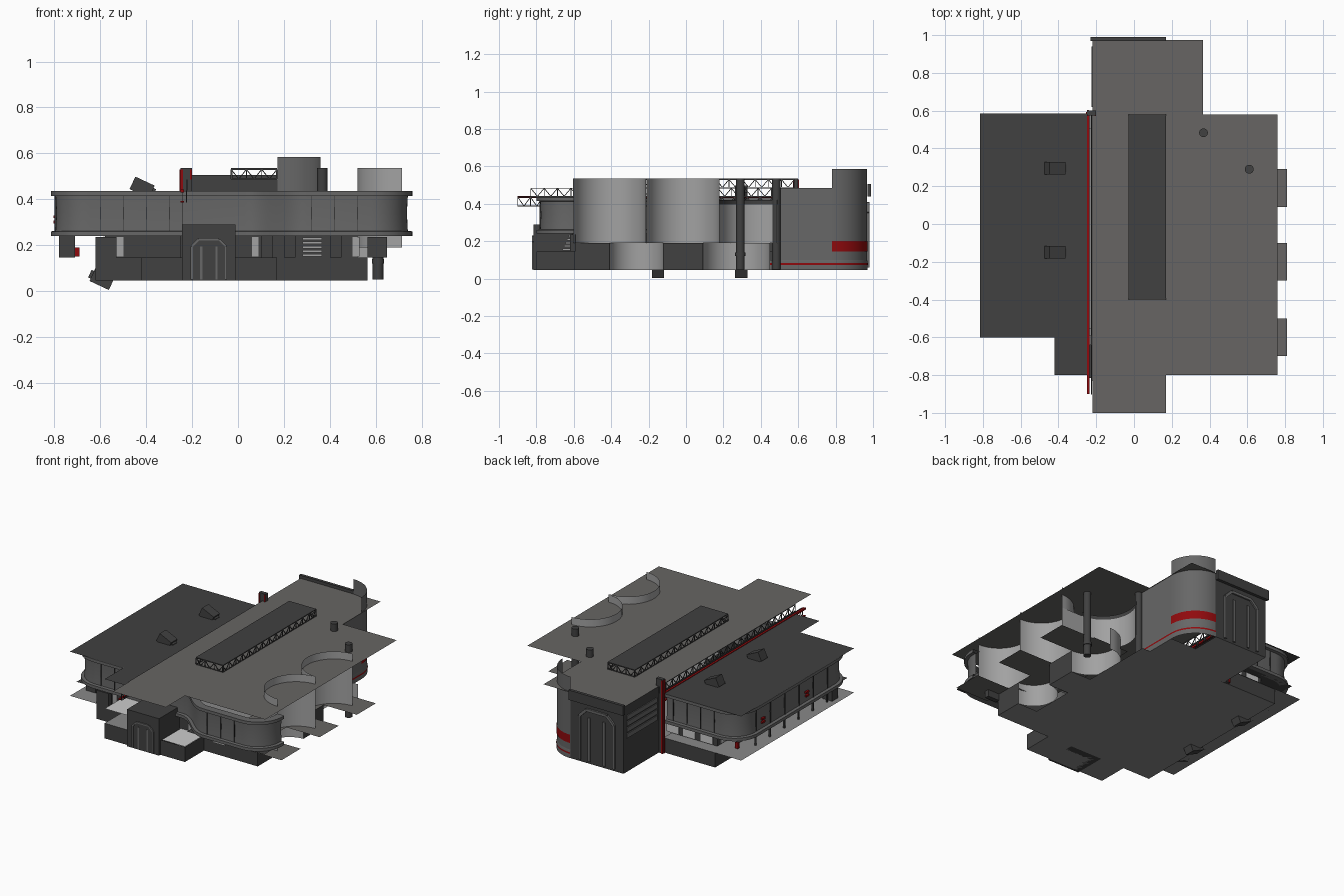
import bpy, bmesh, math
from mathutils import Vector, Matrix

if "Cube" in bpy.data.objects:
    bpy.data.objects.remove(bpy.data.objects["Cube"])

def mat(name, r, g, b):
    m = bpy.data.materials.new(name)
    m.diffuse_color = (r, g, b, 1)
    m.use_nodes = True
    m.node_tree.nodes["Principled BSDF"].inputs["Base Color"].default_value = m.diffuse_color
    return m

ROOF = mat("roof_grey", .135, .13, .125)
DARK = mat("dark_grey", .052, .052, .052)
PANEL = mat("panel_grey", .135, .135, .135)
LIGHT = mat("light_grey", .36, .36, .36)
FLOOR = mat("floor_grey", .25, .25, .25)
WHITE = mat("off_white", .6, .6, .6)
RED = mat("red", .28, .003, .004)
BLACK = mat("trim_black", .035, .035, .035)

def finish(name, bm, m, smooth=False):
    me = bpy.data.meshes.new(name)
    bm.to_mesh(me)
    bm.free()
    me.materials.append(m)
    ob = bpy.data.objects.new(name, me)
    bpy.context.collection.objects.link(ob)
    if smooth:
        bpy.context.view_layer.objects.active = ob
        ob.select_set(True)
        bpy.ops.object.shade_smooth_by_angle(angle=math.radians(35))
        ob.select_set(False)
    return ob

def add_box(bm, x0, x1, y0, y1, z0, z1):
    M = Matrix.Translation(((x0+x1)/2, (y0+y1)/2, (z0+z1)/2)) @ Matrix.Diagonal((x1-x0, y1-y0, z1-z0, 1))
    bmesh.ops.create_cube(bm, size=1, matrix=M)

def boxes(name, m, *dims):
    bm = bmesh.new()
    for d in dims:
        add_box(bm, *d)
    return finish(name, bm, m)

def sheets(name, m, z, *rects):
    # thin flat decks, roofs and floors made of rectangles
    bm = bmesh.new()
    for x0, x1, y0, y1 in rects:
        bm.faces.new([bm.verts.new(p) for p in ((x0, y0, z), (x1, y0, z), (x1, y1, z), (x0, y1, z))])
    return finish(name, bm, m)

def arc(cx, cy, r, a0, a1, n=12):
    return [(cx + r*math.cos(math.radians(a0+(a1-a0)*i/n)), cy + r*math.sin(math.radians(a0+(a1-a0)*i/n)))
            for i in range(n+1)]

def ribbon(name, path, profile, m, smooth=True):
    # sweep an (outward offset, z) profile along a plan path; outward is right of travel
    bm = bmesh.new()
    rows = []
    P = [Vector(p) for p in path]
    for i, p in enumerate(P):
        t = (P[min(i+1, len(P)-1)] - P[max(i-1, 0)]).normalized()
        n = Vector((t.y, -t.x))
        rows.append([bm.verts.new((p.x+n.x*o, p.y+n.y*o, z)) for o, z in profile])
    for a, b in zip(rows, rows[1:]):
        for j in range(len(profile)-1):
            bm.faces.new((a[j], b[j], b[j+1], a[j+1]))
    return finish(name, bm, m, smooth)

def wall(name, path, z0, z1, m, off=0):
    return ribbon(name, path, [(off, z0), (off, z1)], m)

def add_beam(bm, p, q, t):
    p, q = Vector(p), Vector(q)
    d = q - p
    M = Matrix.Translation((p+q)/2) @ d.to_track_quat('Z', 'Y').to_matrix().to_4x4() @ Matrix.Diagonal((t, t, d.length, 1))
    bmesh.ops.create_cube(bm, size=1, matrix=M)

def beams(name, m, t, *lines):
    bm = bmesh.new()
    for line in lines:
        for p, q in zip(line, line[1:]):
            add_beam(bm, p, q, t)
    return finish(name, bm, m)

def truss(name, p, q, z0, z1, n, m=DARK, t=.004):
    a, b = Vector((*p, 0)), Vector((*q, 0))
    at = lambda k, z: a.lerp(b, k/n) + Vector((0, 0, z))
    zig = [at(k, z0 if k % 2 else z1) for k in range(n+1)]
    posts = [(at(k, z0), at(k, z1)) for k in range(0, n+1, 2)]
    return beams(name, m, t, (at(0, z0), at(n, z0)), (at(0, z1), at(n, z1)), zig, *posts)

def tube(name, m, x, y, r, z0, z1, n=20):
    bm = bmesh.new()
    bmesh.ops.create_cone(bm, cap_ends=True, segments=n, radius1=r, radius2=r, depth=z1-z0,
                          matrix=Matrix.Translation((x, y, (z0+z1)/2)))
    return finish(name, bm, m, True)

# flat roofs, decks and floors
sheets("main_roof", ROOF, .485, (-.22, .76, -.8, .58), (-.22, .17, -1, -.8), (-.22, .365, .58, .975))
LEFT = [(-.815, -.245, -.6, .585), (-.42, -.245, -.8, -.6)]
sheets("left_roof", DARK, .438, *LEFT)
sheets("left_deck", FLOOR, .145, *LEFT)
sheets("front_soffit", DARK, .24, (.17, .74, -.78, -.6), (-.78, -.245, -.58, .55))
sheets("front_balcony", WHITE, .242, (-.42, -.25, -.8, -.6))
sheets("front_terrace", WHITE, .147, (0, .17, -.8, -.6))
sheets("side_ledge", ROOF, .19, (.3, .565, -.6, .3), *[(.565, .81, y-.1, y+.1) for y in (-.6, -.2, .19)])
sheets("ground_floor", FLOOR, .045, (-.62, .42, -.6, .58), (-.42, .17, -.8, -.6), (-.22, .36, .58, .78),
       (-.22, .17, .78, .97), (.42, .565, -.6, -.41), (.42, .565, -.12, .09))

# raised roof lantern on trusses
boxes("lantern_roof", DARK, (-.03, .17, -.4, .58, .531, .535))
for i, x in enumerate((-.027, .167)):
    truss(f"lantern_truss_side_{i}", (x, -.4), (x, .58), .488, .53, 28)
for i, y in enumerate((-.397, .577)):
    truss(f"lantern_truss_end_{i}", (-.03, y), (.17, y), .488, .53, 6)

# gantry between the two roofs
truss("roof_step_truss", (-.222, -.83), (-.222, .6), .44, .483, 40)
truss("gantry_truss", (-.225, -.9), (-.225, .6), .388, .436, 44)
boxes("gantry_red_beam", RED, (-.25, -.236, -.9, .58, .43, .442), (-.25, -.236, -.9, .58, .385, .392))
boxes("gantry_column", DARK, (-.25, -.2, .575, .6, .045, .535))
boxes("gantry_column_red", RED, (-.25, -.238, .6, .604, .045, .53), (-.254, -.25, .582, .594, .045, .53),
      (-.25, -.24, .571, .575, .44, .53), (-.21, -.2, .571, .575, .485, .53))

# overhanging curved facade bands with rims
RIMS = [(-.03, .24), (.02, .24), (.02, .26), (0, .262), (-.004, .34), (0, .413), (.02, .415), (.02, .435), (-.03, .435)]
left = [(-.25, .56)] + arc(-.645, .41, .15, 90, 180) + arc(-.645, -.43, .15, 180, 270) + [(-.245, -.58)]
curve = [(.03+.27*t/12, -.62-.16*(.5-.5*math.cos(math.pi*t/12))) for t in range(13)]
right = [(-.245, -.62)] + curve + arc(.58, -.62, .16, 270, 360) + [(.74, -.6)]
ribbon("left_facade", left, RIMS, PANEL)
ribbon("right_facade", right, RIMS, PANEL)
ribs = []
for x in (.32, .42, .52):
    ribs.append((x-.001, x+.001, -.784, -.776, .26, .415))
for y in (-.35, -.2, -.05, .1, .25, .4):
    ribs.append((-.799, -.79, y-.001, y+.001, .26, .415))
for x in (-.6, -.5, -.4, -.3):
    ribs += [(x-.001, x+.001, -.584, -.576, .26, .415), (x-.001, x+.001, .556, .564, .26, .415)]
boxes("facade_ribs", BLACK, *ribs)
boxes("facade_red_signs", RED, *[(-.805, -.79, y-.015, y+.015, z, z+.012) for y in (.33, -.13) for z in (.295, .318)])

# lower plinth and recessed storey
plinth = [(-.22, .58), (-.62, .58), (-.62, -.6), (-.42, -.6), (-.42, -.8), (.17, -.8), (.17, -.6), (.565, -.6), (.565, -.41)]
wall("plinth_wall", plinth, .045, .145, DARK).data.shade_flat()
sheets("plinth_top", FLOOR, .144, (.17, .565, -.6, -.4))
wall("storey_wall", [(-.22, .5), (-.58, .5), (-.58, -.55), (-.25, -.55)], .145, .24, DARK).data.shade_flat()
wall("storey_wall_right", [(-.02, -.6), (.52, -.6)], .145, .24, DARK)
boxes("storey_windows", LIGHT,
      *[(x, x+.03, -.605, -.602, .15, .235) for x in (.06, .5)],
      *[(x, x+.03, -.555, -.552, .15, .235) for x in (-.53, -.24)])
boxes("storey_glazing", WHITE,
      *[(-.585, -.582, y, y+.09, .15, .237) for y in (-.5, -.35, -.2, -.05, .1, .25, .38)],
      *[(x, x+.09, .502, .505, .15, .237) for x in (-.55, -.42, -.3)])
boxes("storey_posts", DARK, *[(-.765, -.755, y, y+.01, .145, .24) for y in (-.4, -.25, -.1, .05, .2, .35)],
      *[(x, x+.05, -.61, -.6, .145, .24) for x in (.1, .2, .4)],
      (-.78, -.71, -.48, -.42, .145, .25), (-.62, -.53, -.6, -.57, .145, .235))
boxes("front_louvre", LIGHT, *[(.28, .365, -.66+i*.008, -.62, .15+i*.018, .161+i*.018) for i in range(5)])
boxes("deck_red_unit", RED, (-.71, -.69, .45, .47, .15, .19))
boxes("side_corner_block", DARK, (.565, .65, -.62, -.59, .145, .235))

# concave silo walls on the right side
for i, y in enumerate((-.41, -.015)):
    wall(f"silo_{i}", arc(.715, y, .195, 270, 90, 24), .19, .535, LIGHT)
wall("rear_silo", arc(.56, .38, .2, 270, 147, 20), .19, .395, LIGHT)
wall("rear_silo_rim", arc(.56, .38, .2, 270, 147, 20), .395, .42, DARK)
wall("rear_silo_link", [(.715, .18), (.56, .18)], .19, .395, LIGHT)
wall("lower_silo_0", arc(.565, -.265, .145, 270, 90, 20), .045, .19, LIGHT)
wall("lower_silo_wall", [(.565, -.12), (.565, .09)], .045, .19, DARK)
wall("lower_silo_1", arc(.565, .27, .18, 270, 90, 20), .045, .19, LIGHT)
wall("lower_side_wall", [(.565, -.6), (.565, -.41)], .145, .19, DARK)

# vertical pipes
tube("side_pipe", DARK, .61, .29, .023, .05, .535)
tube("side_pipe_collar", DARK, .61, .29, .027, .12, .14)
tube("rear_pipe", DARK, .368, .483, .023, .05, .535)

# rear block with quarter-round tower
tower = arc(.172, .78, .188, 0, 90, 16)
wall("rear_side_wall", [(.36, .48), (.36, .78)], .045, .485, PANEL)
wall("tower", tower, .045, .585, PANEL)
wall("tower_red_band", tower, .145, .2, RED, .003)
skirt = [(.36, .43)] + tower
ribbon("rear_skirt", skirt, [(.003, .045), (.003, .088), (0, .1)], PANEL)
wall("rear_skirt_red", skirt, .074, .084, RED, .005)
wall("rear_wall", [(.172, .968), (-.22, .968), (-.22, .58)], .045, .485, DARK).data.shade_flat()
boxes("rear_parapet", DARK, (-.23, .17, .97, .99, .44, .505))
boxes("rear_side_louvres", PANEL, *[(-.226, -.22, .62, .94, z, z+.03) for z in (.27, .31, .35, .39)])

# front entrance block
boxes("entrance_block", DARK, (-.245, -.01, -.815, -.6, .045, .29))

def door(name, cx, y, s, w, z0, z1, t):
    # chamfered portal frame with leaf and twin bars
    c = w*.2
    def outline(k, yy):
        h = w/2*k
        zt = z1 - (1-k)*w/2
        return [(cx-h, yy, z0), (cx-h, yy, zt-c), (cx-h+c, yy, zt), (cx+h-c, yy, zt), (cx+h, yy, zt-c), (cx+h, yy, z0)]
    bm = bmesh.new()
    bm.faces.new([bm.verts.new(p) for p in outline(.95, y+s*.002)])
    finish(name + "_leaf", bm, DARK)
    beams(name + "_frame", PANEL, t, outline(1, y+s*.003),
          ((cx-w*.22, y, z0), (cx-w*.22, y, z1-w*.2)), ((cx+w*.22, y, z0), (cx+w*.22, y, z1-w*.2)))

door("front_door", -.127, -.815, -1, .15, .05, .225, .01)
door("rear_door", -.025, .968, 1, .25, .06, .4, .018)

# tilted vents on the left roof and beneath the plinth
for i, y in enumerate((.295, -.15)):
    for part, cx, cz, rot in (("roof_vent", -.41, .448, 25), ("under_vent", -.6, .055, 205)):
        bm = bmesh.new()
        add_box(bm, -.055, .05, -.033, .033, -.03, .03)
        bmesh.ops.bevel(bm, geom=[e for e in bm.edges if all(v.co.x > 0 for v in e.verts)],
                        offset=.012, segments=2, affect='EDGES')
        bm.transform(Matrix.Translation((cx, y, cz)) @ Matrix.Rotation(math.radians(rot), 4, 'Y'))
        finish(f"{part}_{i}", bm, DARK)
